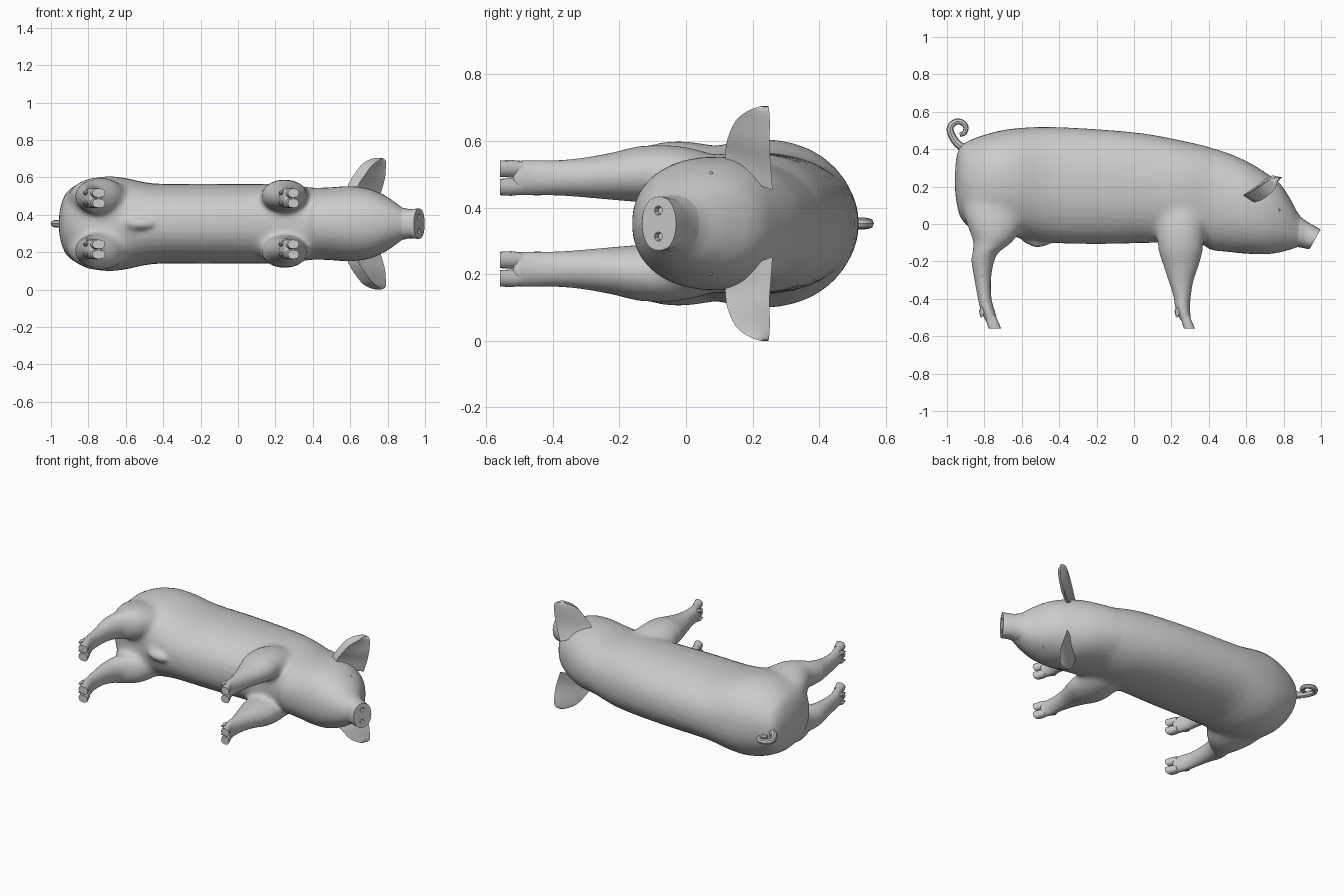
import bpy, bmesh, math
from mathutils import Vector

if "Cube" in bpy.data.objects:
    bpy.data.objects.remove(bpy.data.objects["Cube"])

MID = 0.352  # height of the animal's plane of symmetry (it lies on its side)

skin = bpy.data.materials.new("skin_grey")
skin.diffuse_color = (0.6, 0.6, 0.6, 1)
skin.use_nodes = True
skin.node_tree.nodes["Principled BSDF"].inputs["Base Color"].default_value = skin.diffuse_color


def select(*obs):
    bpy.ops.object.select_all(action='DESELECT')
    for o in obs:
        o.select_set(True)
    bpy.context.view_layer.objects.active = obs[0]


def finish(bm, name, angle=40):
    bmesh.ops.recalc_face_normals(bm, faces=bm.faces)
    me = bpy.data.meshes.new(name)
    bm.to_mesh(me)
    bm.free()
    ob = bpy.data.objects.new(name, me)
    bpy.context.collection.objects.link(ob)
    me.materials.append(skin)
    select(ob)
    bpy.ops.object.shade_smooth_by_angle(angle=math.radians(angle))
    return ob


def refine(rows, steps):
    """Catmull-Rom interpolation between stations."""
    out = []
    for i in range(len(rows) - 1):
        a, b, c, d = (rows[max(0, min(len(rows) - 1, i + k))] for k in (-1, 0, 1, 2))
        for s in range(steps):
            t = s / steps
            out.append([0.5 * (2*q + (r-p)*t + (2*p-5*q+4*r-w)*t*t + (3*q-p-3*r+w)*t**3)
                        for p, q, r, w in zip(a, b, c, d)])
    return out + [list(rows[-1])]


def skin_rings(name, rings, angle=40):
    """Close a stack of equal point rings into a solid."""
    bm = bmesh.new()
    rings = [[bm.verts.new(p) for p in r] for r in rings]
    n = len(rings[0])
    for r, q in zip(rings, rings[1:]):
        for k in range(n):
            bm.faces.new((r[k], r[(k+1) % n], q[(k+1) % n], q[k]))
    bm.faces.new(rings[0])
    bm.faces.new(rings[-1])
    return finish(bm, name, angle)


def loft(name, rows, sides=24, steps=3, power=2.0, side=1):
    """Rows: profile point 1 (x, y), profile point 2 (x, y), z offset, half width."""
    rings = []
    for x1, y1, x2, y2, zc, hw in refine(rows, steps):
        ring = []
        for k in range(sides):
            a = 2 * math.pi * k / sides
            c, s = math.cos(a), math.sin(a)
            c = math.copysign(abs(c) ** (2 / power), c)
            s = math.copysign(abs(s) ** (2 / power), s)
            ring.append(((x1+x2)/2 + c*(x1-x2)/2, (y1+y2)/2 + c*(y1-y2)/2,
                         MID + side * (zc + s*hw)))
        rings.append(ring)
    return skin_rings(name, rings)


def ball(name, loc, scale):
    bm = bmesh.new()
    bmesh.ops.create_uvsphere(bm, u_segments=16, v_segments=10, radius=1)
    for v in bm.verts:
        v.co = Vector(loc) + Vector(scale) * v.co
    return finish(bm, name)


# Torso and head in one loft: back point, belly point, half width
body = loft("body", [
    (-.952, .34, -.959, .24, 0, .04),
    (-.937, .40, -.950, .12, 0, .105),
    (-.90, .438, -.915, .01, 0, .178),
    (-.80, .477, -.82, -.05, 0, .234),
    (-.70, .502, -.70, -.06, 0, .253),
    (-.60, .514, -.60, -.075, 0, .244),
    (-.45, .519, -.45, -.10, 0, .215),
    (-.20, .507, -.20, -.107, 0, .214),
    (.05, .484, .05, -.102, 0, .213),
    (.25, .447, .25, -.10, 0, .213),
    (.37, .42, .36, -.108, 0, .197),
    (.42, .405, .41, -.138, 0, .192),
    (.50, .38, .50, -.149, 0, .195),
    (.60, .337, .60, -.159, 0, .201),
    (.70, .277, .70, -.162, 0, .187),
    (.78, .217, .78, -.152, 0, .154),
    (.84, .127, .835, -.137, 0, .117),
    (.875, .06, .87, -.125, 0, .09),
    (.915, .01, .895, -.118, 0, .072),
], sides=36, power=2.2)

# Snout with a sharp-edged sloping disc
snout = loft("snout", [
    (.87, .06, .86, -.120, 0, .086),
    (.895, .035, .88, -.124, 0, .084),
    (.93, .01, .905, -.128, 0, .078),
    (.97, -.013, .925, -.133, 0, .08),
    (.998, -.03, .940, -.132, 0, .081),
], sides=28, power=2.2)

# Nostrils cut into the disc
face_dir = Vector((.102, -.058, 0)).normalized()
rot = face_dir.to_track_quat('Z', 'Y')
for s in (1, -1):
    bm = bmesh.new()
    bmesh.ops.create_cone(bm, cap_ends=True, segments=7, radius1=.010, radius2=.02, depth=.04)
    for v in bm.verts:
        v.co = rot @ v.co + Vector((.970, -.084, MID + s * .039))
    cutter = finish(bm, "nostril_cutter")
    mod = snout.modifiers.new("nostril", 'BOOLEAN')
    mod.operation = 'DIFFERENCE'
    mod.solver = 'FLOAT'
    mod.object = cutter
    select(snout)
    bpy.ops.object.modifier_apply(modifier=mod.name)
    bpy.data.objects.remove(cutter)
select(snout)
bpy.ops.object.shade_smooth_by_angle(angle=math.radians(40))

# Leg profiles: front point, rear point, z offset, half width
hind = [
    (-.62, .22, -.88, .26, .13, .07),
    (-.59, .08, -.912, .08, .143, .093),
    (-.60, -.02, -.89, -.02, .147, .103),
    (-.65, -.10, -.862, -.09, .147, .095),
    (-.722, -.15, -.863, -.15, .145, .082),
    (-.750, -.21, -.870, -.20, .143, .07),
    (-.764, -.30, -.855, -.29, .138, .058),
    (-.761, -.40, -.837, -.39, .137, .053),
    (-.745, -.46, -.823, -.45, .137, .055),
    (-.728, -.52, -.795, -.52, .137, .054),
]
fore = [
    (.34, .16, .18, .16, .12, .05),
    (.375, .04, .135, .04, .140, .083),
    (.377, -.08, .120, -.08, .149, .09),
    (.364, -.16, .136, -.16, .147, .082),
    (.347, -.22, .156, -.22, .142, .072),
    (.317, -.31, .186, -.31, .138, .06),
    (.303, -.40, .211, -.39, .137, .054),
    (.300, -.46, .221, -.45, .137, .055),
    (.308, -.52, .250, -.52, .137, .054),
]
# Folded ear sections: back edge, lower lip, inner fold, upper lip, back
ear_rows = [
    (.57, .155, .16, .63, .118, .17, .67, .15, .14, .74, .26, .10, .64, .205, .14),
    (.59, .155, .21, .645, .118, .21, .69, .18, .19, .765, .255, .17, .66, .20, .19),
    (.62, .170, .262, .675, .125, .255, .72, .19, .24, .785, .25, .24, .69, .22, .25),
    (.665, .195, .32, .715, .15, .31, .745, .205, .295, .79, .252, .295, .715, .237, .31),
    (.71, .225, .345, .755, .19, .34, .765, .225, .335, .79, .25, .335, .735, .246, .343),
    (.74, .24, .352, .765, .225, .352, .77, .235, .35, .775, .248, .35, .75, .247, .352),
]
limbs = []
for s, tag in ((1, "left"), (-1, "right")):
    for kind, rows in (("hind", hind), ("front", fore)):
        limbs.append(loft(f"{kind}_leg_{tag}", rows, sides=18, side=s))
        fx, rx = rows[-1][0], rows[-1][2]
        for z in (.1095, .1645):
            # Cloven toe
            loft(f"{kind}_hoof_{tag}", [(fx - .012, -.49, rx + .002, -.49, z, .022),
                                        (fx + .003, -.525, rx + .006, -.525, z, .0265),
                                        (fx + .018, -.558, rx + .017, -.558, z, .0245)],
                 sides=12, steps=1, power=2.3, side=s)
            # Dewclaw behind the foot
            loft(f"{kind}_dewclaw_{tag}", [(rx + .015, -.435, rx - .018, -.435, z, .016),
                                           (rx + .005, -.47, rx - .034, -.465, z, .014),
                                           (rx - .018, -.50, rx - .026, -.498, z, .004)],
                 sides=8, steps=1, side=s)

    # Ear
    skin_rings(f"ear_{tag}", [[(r[i], r[i+1], MID + s * r[i+2]) for i in range(0, 15, 3)]
                              for r in refine(ear_rows, 3)], 45)
    # Eye slit
    ball(f"eye_{tag}", (.77, .075, MID + s * .150), (.014, .006, .007))

# Small bump under the belly
limbs.append(ball("belly_bump", (-.52, -.085, MID), (.085, .04, .035)))

# Merge limbs with the torso into one skin and soften the joints
select(body, *limbs)
bpy.ops.object.join()
mod = body.modifiers.new("skin", 'REMESH')
mod.mode = 'VOXEL'
mod.voxel_size = .011
bpy.ops.object.modifier_apply(modifier=mod.name)
bm = bmesh.new()
bm.from_mesh(body.data)
joints = [v for v in bm.verts if -.13 < v.co.y < .22
          and (-.93 < v.co.x < -.54 or .08 < v.co.x < .41)]
for verts, count in ((joints, 22), (bm.verts[:], 3)):
    for _ in range(count):
        bmesh.ops.smooth_vert(bm, verts=verts, factor=.5,
                              use_axis_x=True, use_axis_y=True, use_axis_z=True)
bm.to_mesh(body.data)
bm.free()
select(body)
bpy.ops.object.shade_smooth_by_angle(angle=math.radians(60))

# Curled tail: tube along a path in the plane of symmetry
path = refine([(-.90, .40), (-.945, .43), (-.975, .475), (-.983, .515), (-.96, .543),
               (-.925, .546), (-.90, .522), (-.905, .488), (-.932, .478)], 3)
tail = []
for i, (x, y) in enumerate(path):
    a, b = path[max(i-1, 0)], path[min(i+1, len(path)-1)]
    d = Vector((b[0]-a[0], b[1]-a[1])).normalized()
    r = .022 - .010 * i / (len(path) - 1)
    tail.append((x - d.y*r, y + d.x*r, x + d.y*r, y - d.x*r, 0, r))
loft("tail", tail, sides=8, steps=1)
